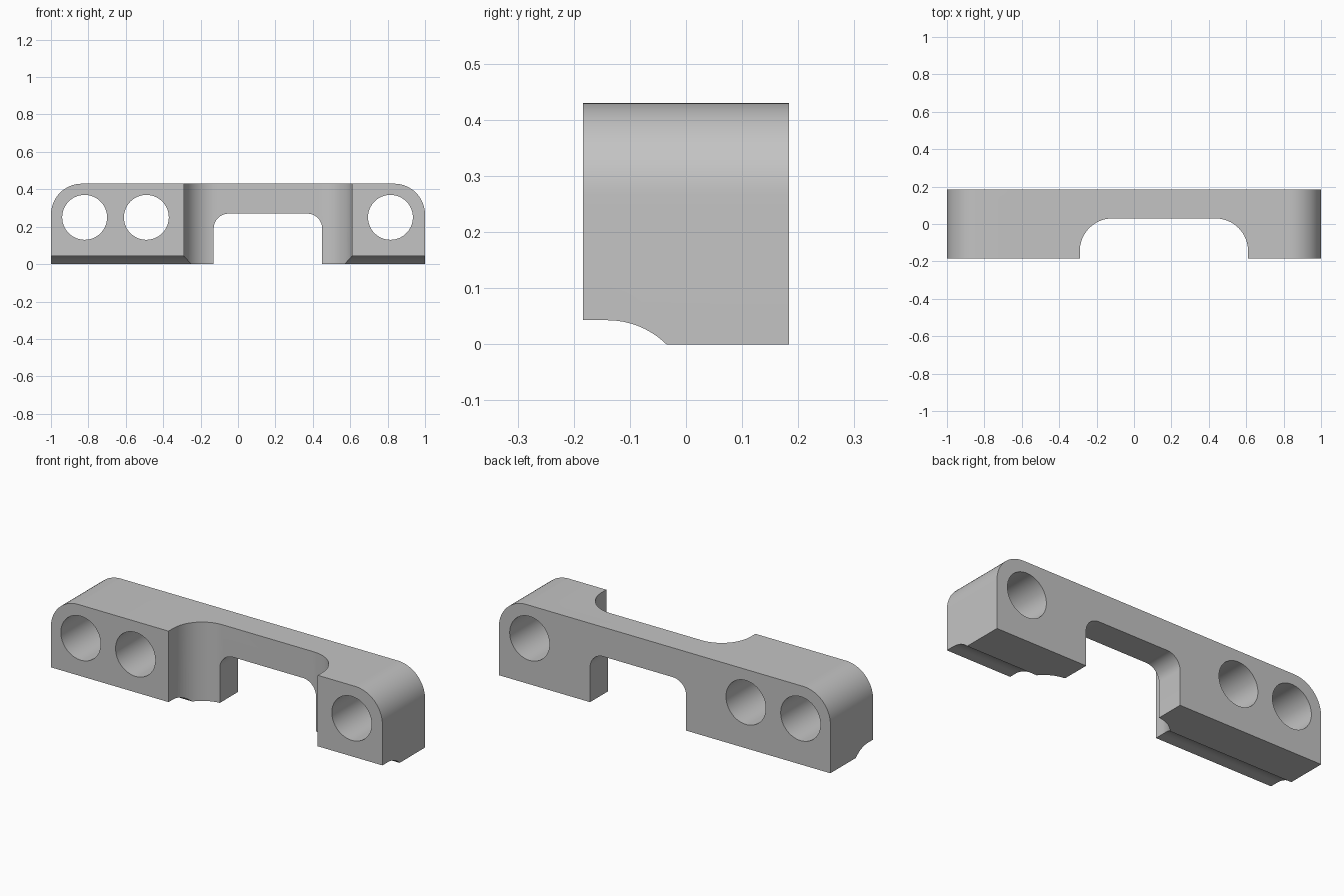
import bpy
import bmesh
from math import cos, sin, pi, radians
from mathutils import Vector

cube = bpy.data.objects.get("Cube")
if cube:
    bpy.data.objects.remove(cube, do_unlink=True)

grey = bpy.data.materials.new("plain grey")
grey.use_nodes = True
grey.diffuse_color = (0.55, 0.55, 0.55, 1)
grey.node_tree.nodes["Principled BSDF"].inputs["Base Color"].default_value = grey.diffuse_color


def arc(cx, cy, r, start, end, steps):
    """Points along a circular arc, angles in degrees."""
    angles = [radians(start + (end - start) * i / steps) for i in range(steps + 1)]
    return [(cx + r * cos(a), cy + r * sin(a)) for a in angles]


def rounded(corners, steps=16):
    """Outline of right-angled corners (a, b, radius), each filleted."""
    points = []
    for i, (a, b, r) in enumerate(corners):
        p = Vector((a, b))
        if r == 0:
            points.append((a, b))
            continue
        u = (Vector(corners[i - 1][:2]) - p).normalized()
        v = (Vector(corners[(i + 1) % len(corners)][:2]) - p).normalized()
        for k in range(steps + 1):
            t = pi / 2 * k / steps
            points.append(tuple(p + (u + v) * r - v * r * cos(t) - u * r * sin(t)))
    return points


def prism(name, outline, axis, low, high):
    """Extrude a flat outline along one axis."""
    place = {"x": lambda a, b, t: (t, a, b),
             "y": lambda a, b, t: (a, t, b),
             "z": lambda a, b, t: (a, b, t)}[axis]
    bm = bmesh.new()
    ends = [[bm.verts.new(place(a, b, t)) for a, b in outline] for t in (low, high)]
    for ring in ends:
        bm.faces.new(ring)
    n = len(outline)
    for i in range(n):
        j = (i + 1) % n
        bm.faces.new((ends[0][i], ends[0][j], ends[1][j], ends[1][i]))
    bmesh.ops.recalc_face_normals(bm, faces=bm.faces)
    mesh = bpy.data.meshes.new(name)
    bm.to_mesh(mesh)
    bm.free()
    mesh.materials.append(grey)
    obj = bpy.data.objects.new(name, mesh)
    bpy.context.collection.objects.link(obj)
    return obj


# Bracket body: rounded top corners and an arch opening underneath
DEPTH, TOP, ARCH = 0.184, 0.43, 0.27
body = prism("bracket_body", rounded([
    (-1, 0, 0), (-1, TOP, 0.165), (1, TOP, 0.165), (1, 0, 0),
    (0.45, 0, 0), (0.45, ARCH, 0.08), (-0.13, ARCH, 0.08), (-0.13, 0, 0)]),
    "y", -DEPTH, DEPTH)

# Front pocket with rounded inner corners
cutters = [prism("pocket_cutter", rounded([
    (-0.29, -0.3, 0), (-0.29, 0.03, 0.175), (0.61, 0.03, 0.175), (0.61, -0.3, 0)]),
    "z", -0.2, 0.6)]

# Relief along the lower front edge
relief = [(-0.3, 0.043)] + arc(-0.14, -0.107, 0.15, 90, 30, 16) + [(-0.01, -0.2), (-0.3, -0.2)]
cutters.append(prism("relief_cutter", relief, "x", -1.2, 1.2))

# Bolt holes
for x in (-0.82, -0.49, 0.815):
    circle = arc(x, 0.25, 0.12, 0, 360, 64)[:-1]
    cutters.append(prism("hole_cutter", circle, "y", -0.4, 0.4))

# Cut the body, then clear the cutters away
bpy.ops.object.select_all(action="DESELECT")
bpy.context.view_layer.objects.active = body
body.select_set(True)
for cutter in cutters:
    cutter.hide_render = True
    cut = body.modifiers.new("cut", "BOOLEAN")
    cut.operation = "DIFFERENCE"
    cut.solver = "EXACT"
    cut.object = cutter
    bpy.ops.object.modifier_apply(modifier=cut.name)
    bpy.data.objects.remove(cutter, do_unlink=True)

bpy.ops.object.shade_smooth_by_angle(angle=radians(25))
